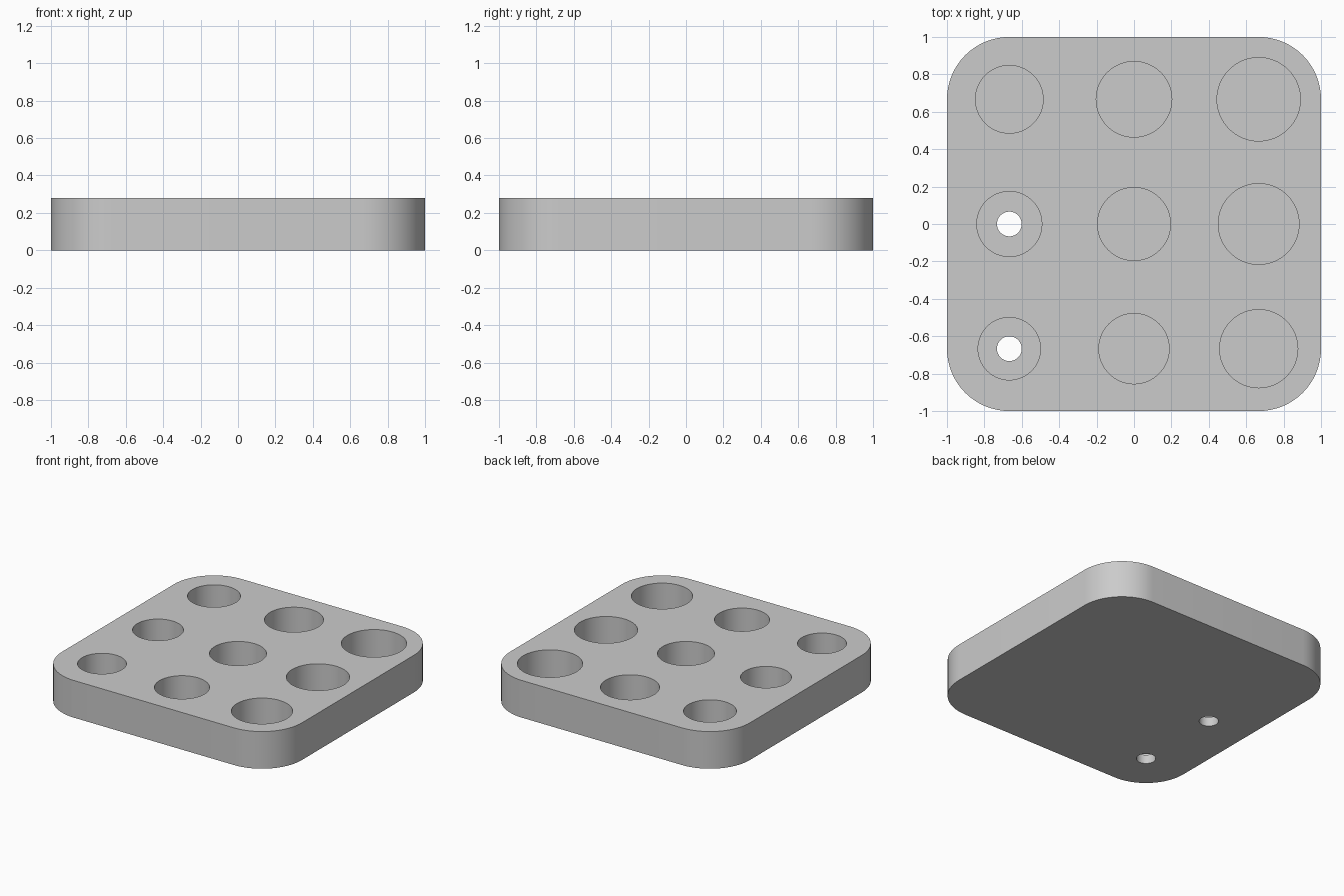
import bpy
import math

if "Cube" in bpy.data.objects:
    bpy.data.objects.remove(bpy.data.objects["Cube"], do_unlink=True)

HEIGHT = 0.28
FLOOR = 0.067
PITCH = 2 / 3
CORNER = 1 / 3

grey = bpy.data.materials.new("plain grey")
grey.use_nodes = True
grey.diffuse_color = (0.6, 0.6, 0.6, 1)
grey.node_tree.nodes["Principled BSDF"].inputs["Base Color"].default_value = (0.6, 0.6, 0.6, 1)


def cut_cylinder(target, x, y, radius, bottom, top):
    """Cut a vertical round hole between two heights."""
    bpy.ops.mesh.primitive_cylinder_add(
        vertices=64, radius=radius, depth=top - bottom,
        location=(x, y, (top + bottom) / 2))
    cutter = bpy.context.object
    cutter.name = "hole_cutter"
    cutter.hide_render = True
    cutter.data.materials.append(grey)
    cut = target.modifiers.new("hole", 'BOOLEAN')
    cut.operation = 'DIFFERENCE'
    cut.solver = 'EXACT'
    cut.object = cutter
    bpy.context.view_layer.objects.active = target
    bpy.ops.object.modifier_apply(modifier=cut.name)
    bpy.data.objects.remove(cutter, do_unlink=True)


# Square block with rounded vertical corners
bpy.ops.mesh.primitive_cube_add(size=1, location=(0, 0, HEIGHT / 2))
block = bpy.context.object
block.name = "tray_block"
block.scale = (2, 2, HEIGHT)
bpy.ops.object.transform_apply(location=True, scale=True)
block.data.materials.append(grey)
weights = block.data.attributes.new("bevel_weight_edge", 'FLOAT', 'EDGE')
for edge in block.data.edges:
    a, b = (block.data.vertices[i].co for i in edge.vertices)
    weights.data[edge.index].value = float(abs(a.z - b.z) > 0.1)
bevel = block.modifiers.new("corners", 'BEVEL')
bevel.limit_method = 'WEIGHT'
bevel.width = CORNER
bevel.segments = 16
bpy.ops.object.modifier_apply(modifier=bevel.name)

# Nine pits, growing steadily in size column by column
for i in range(9):
    column, row = divmod(i, 3)
    cut_cylinder(block, (column - 1) * PITCH, (row - 1) * PITCH,
                 0.167 + 0.007 * i, FLOOR, HEIGHT + 0.1)

# Drain bores through the floors of the two smallest pits
for row in (-1, 0):
    cut_cylinder(block, -PITCH, row * PITCH, 0.066, -0.1, FLOOR + 0.1)

bpy.ops.object.select_all(action='DESELECT')
block.select_set(True)
bpy.context.view_layer.objects.active = block
bpy.ops.object.shade_smooth_by_angle(angle=math.radians(30))
